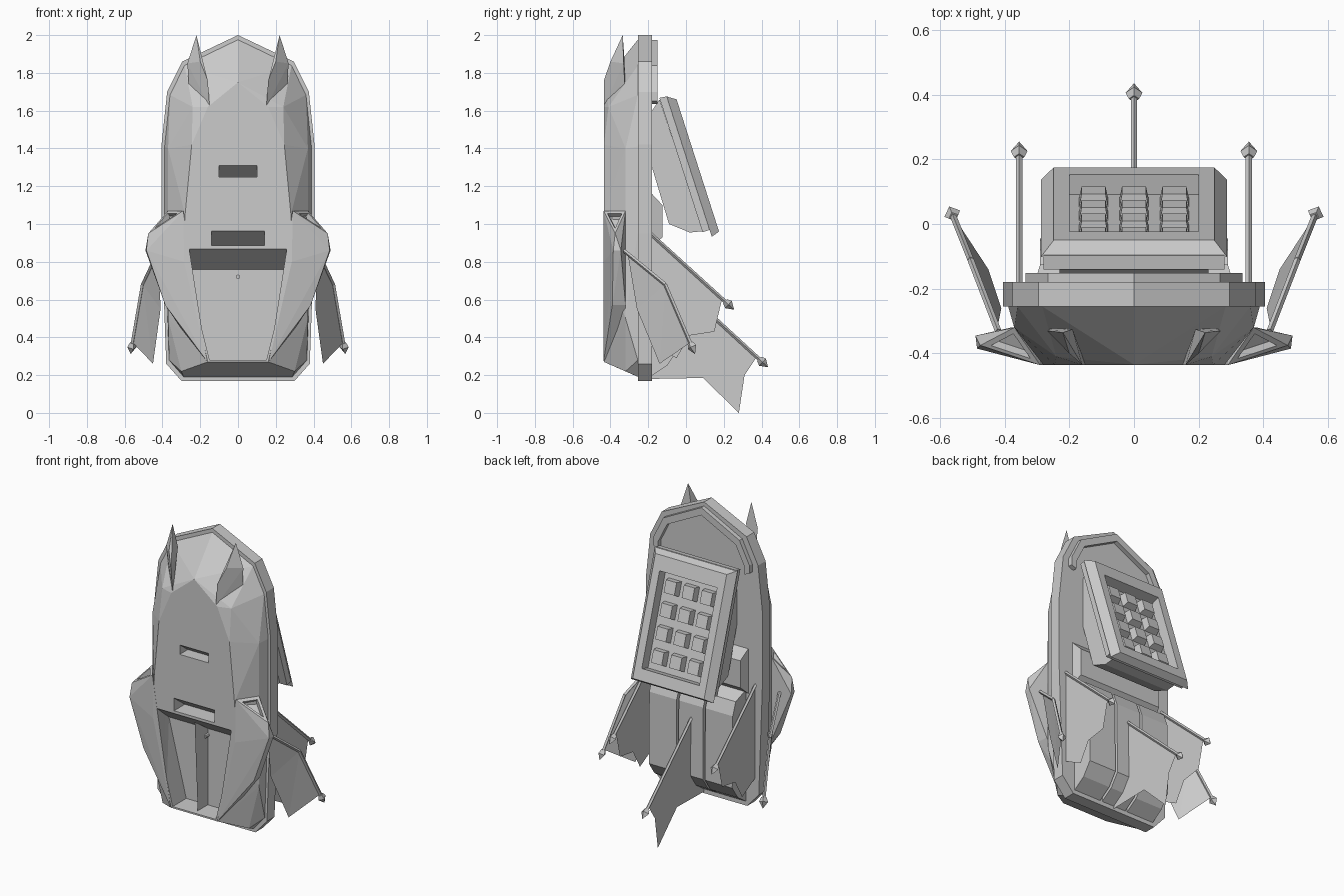
import bpy, bmesh
from mathutils import Vector, Matrix

cube = bpy.data.objects.get("Cube")
if cube:
    bpy.data.objects.remove(cube, do_unlink=True)

GREY = (0.6, 0.6, 0.6, 1)
mat = bpy.data.materials.new("light grey")
mat.use_nodes = True
mat.diffuse_color = GREY
mat.node_tree.nodes["Principled BSDF"].inputs["Base Color"].default_value = GREY


def finish(bm, name):
    bmesh.ops.recalc_face_normals(bm, faces=bm.faces)
    me = bpy.data.meshes.new(name)
    bm.to_mesh(me)
    bm.free()
    me.materials.append(mat)
    ob = bpy.data.objects.new(name, me)
    bpy.context.collection.objects.link(ob)
    return ob


def both(pts):
    return [(s * x, y, z) for x, y, z in pts for s in (1, -1)]


def solid(name, pts):
    """Faceted convex body around a few corner points."""
    bm = bmesh.new()
    for p in pts:
        bm.verts.new(p)
    bmesh.ops.remove_doubles(bm, verts=bm.verts, dist=0.0005)
    bmesh.ops.convex_hull(bm, input=bm.verts)
    loose = [v for v in bm.verts if not v.link_faces]
    bmesh.ops.delete(bm, geom=loose, context='VERTS')
    bmesh.ops.dissolve_limit(bm, angle_limit=0.02, verts=bm.verts, edges=bm.edges)
    return finish(bm, name)


def sheet(name, pts):
    """Flat cloth or plate from an outline."""
    bm = bmesh.new()
    bm.faces.new([bm.verts.new(p) for p in pts])
    return finish(bm, name)


def rod(name, a, b, r0, r1, sides):
    a, b = Vector(a), Vector(b)
    bm = bmesh.new()
    m = Matrix.Translation((a + b) / 2) @ (b - a).to_track_quat('Z', 'Y').to_matrix().to_4x4()
    bmesh.ops.create_cone(bm, cap_ends=True, segments=sides, radius1=r0, radius2=r1,
                          depth=(b - a).length, matrix=m)
    bmesh.ops.remove_doubles(bm, verts=bm.verts, dist=0.0001)
    return finish(bm, name)


def pole(name, path):
    """Pole through the points with a pointed finial."""
    for a, b in zip(path, path[1:]):
        rod(name, a, b, 0.01, 0.01, 4)
    end, d = Vector(path[-1]), (Vector(path[-1]) - Vector(path[-2])).normalized()
    rod(name + "_finial_base", end - d * 0.045, end - d * 0.02, 0.016, 0.026, 4)
    rod(name + "_finial_tip", end - d * 0.02, end + d * 0.02, 0.026, 0, 4)


def carve(target, cutter):
    mod = target.modifiers.new("carve", 'BOOLEAN')
    mod.object, mod.operation, mod.solver = cutter, 'DIFFERENCE', 'EXACT'
    bpy.context.view_layer.update()
    dg = bpy.context.evaluated_depsgraph_get()
    carved = bpy.data.meshes.new_from_object(target.evaluated_get(dg))
    target.modifiers.clear()
    target.data = carved
    bpy.data.objects.remove(cutter, do_unlink=True)


# Middle flange
OUTLINE = [(0, 2), (.295, 1.86), (.375, 1.7), (.405, 1.42), (.405, .95), (.38, .26), (.3, .17)]
solid("hull_flange", both([(x, y, z) for x, z in OUTLINE for y in (-.255, -.18)]))

# Front shell, tapering forward from the flange
shell = [(x * .96, -.255, 1.02 + (z - 1.02) * .975) for x, z in OUTLINE]
shell += [(x, -.435, z) for x, z in [(.28, 1.05), (.28, .8), (.245, 1.42), (.16, .27),
                                     (.16, 1.62), (0, 1.75)]]
shell += [(.24, -.41, 1.62), (.37, -.32, 1.4), (.37, -.32, .5), (.3, -.32, .22)]
front = solid("front_shell", both(shell))

# Open bay with sloping ceiling, and two slots above it
carve(front, solid("bay_cutter", both(
    [(.27, -.5, .92), (.27, -.435, .86), (.27, -.3, .76), (.15, -.5, .28), (.15, -.3, .28)])))
for w, z0, z1 in [(.1, 1.25, 1.31), (.14, .885, .965)]:
    carve(front, solid("slot_cutter", both(
        [(w, -.5, z0), (w, -.5, z1), (w, -.436, z1), (w, -.436 + 1.35 * (z1 - z0), z0)])))
sheet("bay_divider", [(0, -.43, .85), (0, -.3, .76), (0, -.3, .28), (0, -.4, .28)])
rod("bay_knob", (0, -.3, .72), (0, -.33, .72), .012, .012, 8)

for s, side in ((1, "left"), (-1, "right")):
    def mir(pts):
        return [(s * x, y, z) for x, y, z in pts]

    # Cheek pod with a hollow triangular end
    cap = [Vector(p) for p in mir([(.29, -.436, 1.07), (.37, -.32, 1.07), (.475, -.375, .95)])]
    pod = solid(side + "_pod", [tuple(p) for p in cap] + mir([
        (.285, -.436, 1.0), (.485, -.385, .86), (.49, -.345, .86), (.385, -.39, .57),
        (.38, -.32, .57), (.285, -.436, .8), (.165, -.436, .275), (.2, -.33, .3), (.29, -.33, .9)]))
    mid = (cap[0] + cap[1] + cap[2]) / 3
    normal = (cap[1] - cap[0]).cross(cap[2] - cap[0]).normalized()
    carve(pod, solid(side + "_pod_cutter",
                     [mid + (p - mid) * .66 + normal * d for p in cap for d in (-.035, .035)]))

    # Horn at the top
    solid(side + "_horn", mir([
        (.15, -.435, 1.62), (.16, -.435, 1.76), (.22, -.335, 2.0), (.268, -.33, 1.85),
        (.255, -.32, 1.65), (.19, -.325, 1.86), (.2, -.4, 1.86)]))

    # Outer sail on a bent pole
    pole(side + "_outer_pole", mir([(.42, -.33, .86), (.505, -.11, .68), (.565, .04, .33)]))
    sheet(side + "_outer_sail_upper", mir([(.42, -.31, .85), (.505, -.11, .68), (.41, -.26, .55)]))
    sheet(side + "_outer_sail_lower", mir([(.505, -.11, .68), (.555, .02, .37), (.45, -.14, .26)]))
    sheet(side + "_outer_sail_middle", mir([(.505, -.11, .68), (.45, -.14, .26), (.41, -.26, .55)]))

    # Rear sail on a straight pole
    x = .355
    pole(side + "_rear_pole", mir([(x, -.2, .96), (x, .24, .56)]))
    sheet(side + "_rear_sail", mir([(x, -.18, .93), (x, .19, .6), (x, .15, .43), (x, .02, .41),
                                    (x, -.05, .29), (x, -.18, .36)]))

# Central sail
pole("centre_pole", [(0, -.15, .78), (0, .42, .255)])
sheet("centre_sail", [(0, -.15, .77), (0, .37, .29), (0, .31, .2), (0, .28, 0), (0, .09, .185),
                      (0, -.18, .18)])

# Rear rim around the top
RIM = [(.335, 1.65), (.335, 1.7), (.265, 1.84), (0, 1.975)]
for s in (1, -1):
    for ends in zip(RIM, RIM[1:]):
        solid("rear_rim", [(s * x * k, y, 1.5 + (z - 1.5) * k) for x, z in ends
                           for k in (1, .9) for y in (-.19, -.152)])

# Rear housing in three blocks, and the mount above it
for x0, x1 in ((-.29, -.1), (-.085, .085), (.1, .29)):
    solid("rear_housing", [(x, y, z) for x in (x0, x1) for y, z in
                           [(-.19, .9), (-.08, .86), (-.05, .78), (-.045, .33), (-.1, .25), (-.19, .19)]])
solid("panel_mount", both([(.31, -.19, 1.17), (.29, -.125, 1.1), (.29, -.125, .93), (.31, -.19, .87)]))

# Tilted panel: u runs down its face, n outward
TOP, U, N = Vector((0, -.05, 1.66)), Vector((0, .306, -.952)), Vector((0, .952, .306))


def on_panel(x, u, n):
    return TOP + Vector((x, 0, 0)) + U * u + N * n


def tier(name, w0, u0, u1, n0, w1, v0, v1, n1):
    return solid(name, [on_panel(s * w, u, n) for s in (1, -1)
                        for w, us, n in ((w0, (u0, u1), n0), (w1, (v0, v1), n1)) for u in us])


solid("panel_back", both([(.23, y, z) for y, z in
                          [(-.14, 1.66), (.09, .962), (.02, .955), (-.09, 1.0), (-.18, 1.3), (-.18, 1.6)]]))
body = tier("panel_body", .28, -.035, .712, -.084, .28, -.03, .712, -.04)
face = tier("panel_face", .288, -.03, .75, -.045, .248, 0, .735, 0)
for part in (body, face):
    carve(part, tier("recess_cutter", .2, .09, .665, -.065, .2, .09, .665, .05))

# Grid of raised cells
for col in (-1, 0, 1):
    for row in range(4):
        cx, cu = col * .125, .172 + row * .137
        solid("panel_cell", [on_panel(cx + sx * w, cu + su * h, n)
                             for w, h, n in ((.045, .045, -.067), (.037, .038, -.025))
                             for sx in (1, -1) for su in (1, -1)])
